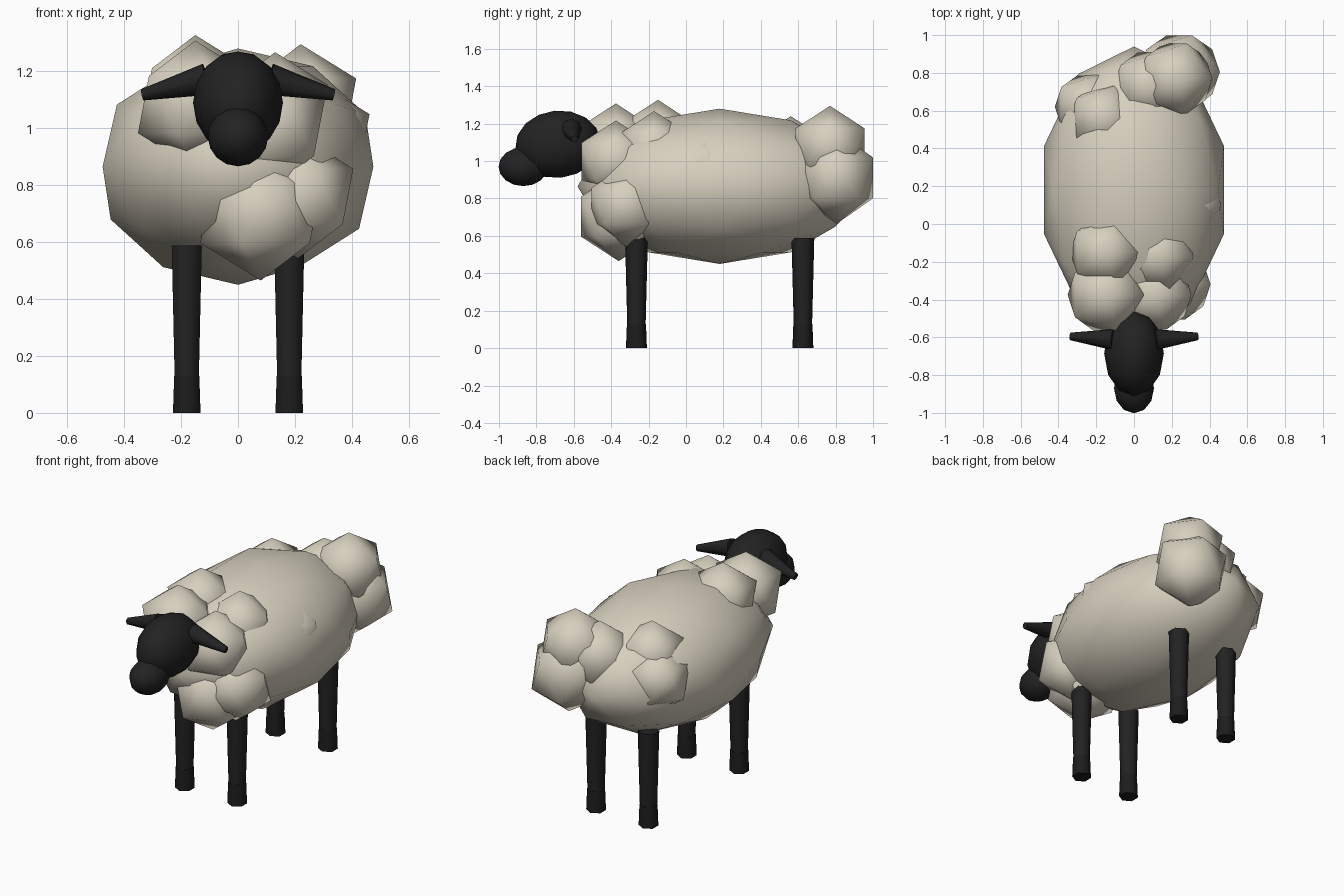
import bpy, math
from mathutils import Vector

if "Cube" in bpy.data.objects:
    bpy.data.objects.remove(bpy.data.objects["Cube"])


def material(name, rgb):
    m = bpy.data.materials.new(name)
    m.diffuse_color = (*rgb, 1)
    m.use_nodes = True
    m.node_tree.nodes["Principled BSDF"].inputs["Base Color"].default_value = m.diffuse_color
    return m


WOOL = material("cream wool", (0.68, 0.63, 0.52))
SKIN = material("black skin", (0.016, 0.016, 0.016))
HOOF = material("dark hoof", (0.012, 0.012, 0.012))


def finish(name, mat, smooth=True):
    ob = bpy.context.object
    ob.name = name
    ob.data.materials.append(mat)
    if smooth:
        bpy.ops.object.shade_smooth()
    else:
        bpy.ops.object.shade_smooth_by_angle(angle=math.radians(65))
    return ob


def ico(name, loc, scale, sub, mat):
    bpy.ops.mesh.primitive_ico_sphere_add(subdivisions=sub, radius=1, location=loc)
    bpy.context.object.scale = scale
    return finish(name, mat)


def ball(name, loc, scale, tilt, mat):
    bpy.ops.mesh.primitive_uv_sphere_add(segments=12, ring_count=8, radius=1,
                                         location=loc, rotation=(tilt, 0, 0))
    bpy.context.object.scale = scale
    return finish(name, mat)


def taper(name, a, b, r1, r2, sides, mat):
    # tapered round bar from point a to point b
    a, b = Vector(a), Vector(b)
    d = b - a
    bpy.ops.mesh.primitive_cone_add(vertices=sides, radius1=r1, radius2=r2,
                                    depth=d.length, location=(a + b) / 2)
    if abs(d.x) > 1e-6:
        bpy.context.object.rotation_euler = d.to_track_quat('Z', 'Y').to_euler()
    return finish(name, mat, False)


# Woolly body
ico("body", (0, 0.18, 0.865), (0.5, 0.76, 0.415), 2, WOOL)

# Wool tufts: x, y, z, radius
tufts = [
    (0.22, 0.77, 1.077, 0.218), (0.24, 0.805, 0.91, 0.232),
    (0.08, 0.73, 1.03, 0.21),
    (-0.15, -0.15, 1.117, 0.21), (0.13, -0.17, 1.06, 0.207),
    (0.11, -0.375, 1.0, 0.217), (-0.15, -0.375, 1.083, 0.225),
    (0.08, -0.36, 0.703, 0.238), (0.21, -0.32, 0.76, 0.218),
    (0.283, 0.1, 0.96, 0.2), (-0.16, 0.56, 1.04, 0.2),
    (-0.24, 0.62, 0.93, 0.2),
]
for i, (x, y, z, r) in enumerate(tufts):
    ob = ico(f"wool_tuft_{i + 1}", (x, y, z), (r, r, r), 1, WOOL)
    if i == 1:  # rump tuft is a little taller
        ob.scale = (0.24, 0.228, 0.246)

# Head and muzzle
ball("head", (0, -0.685, 1.09), (0.158, 0.228, 0.18), 0.1, SKIN)
ball("muzzle", (0, -0.87, 0.97), (0.106, 0.132, 0.104), 0, SKIN)

# Ears and legs on both sides
for s, side in ((-1, "left"), (1, "right")):
    taper(f"{side}_ear", (s * 0.11, -0.612, 1.172), (s * 0.337, -0.595, 1.117),
          0.056, 0.02, 8, SKIN)
    for y, end in ((-0.265, "front"), (0.625, "back")):
        taper(f"{end}_{side}_leg", (s * 0.18, y, 0.12), (s * 0.18, y, 0.588),
              0.049, 0.061, 6, SKIN)
        taper(f"{end}_{side}_hoof", (s * 0.18, y, 0), (s * 0.18, y, 0.13),
              0.056, 0.051, 6, HOOF)
